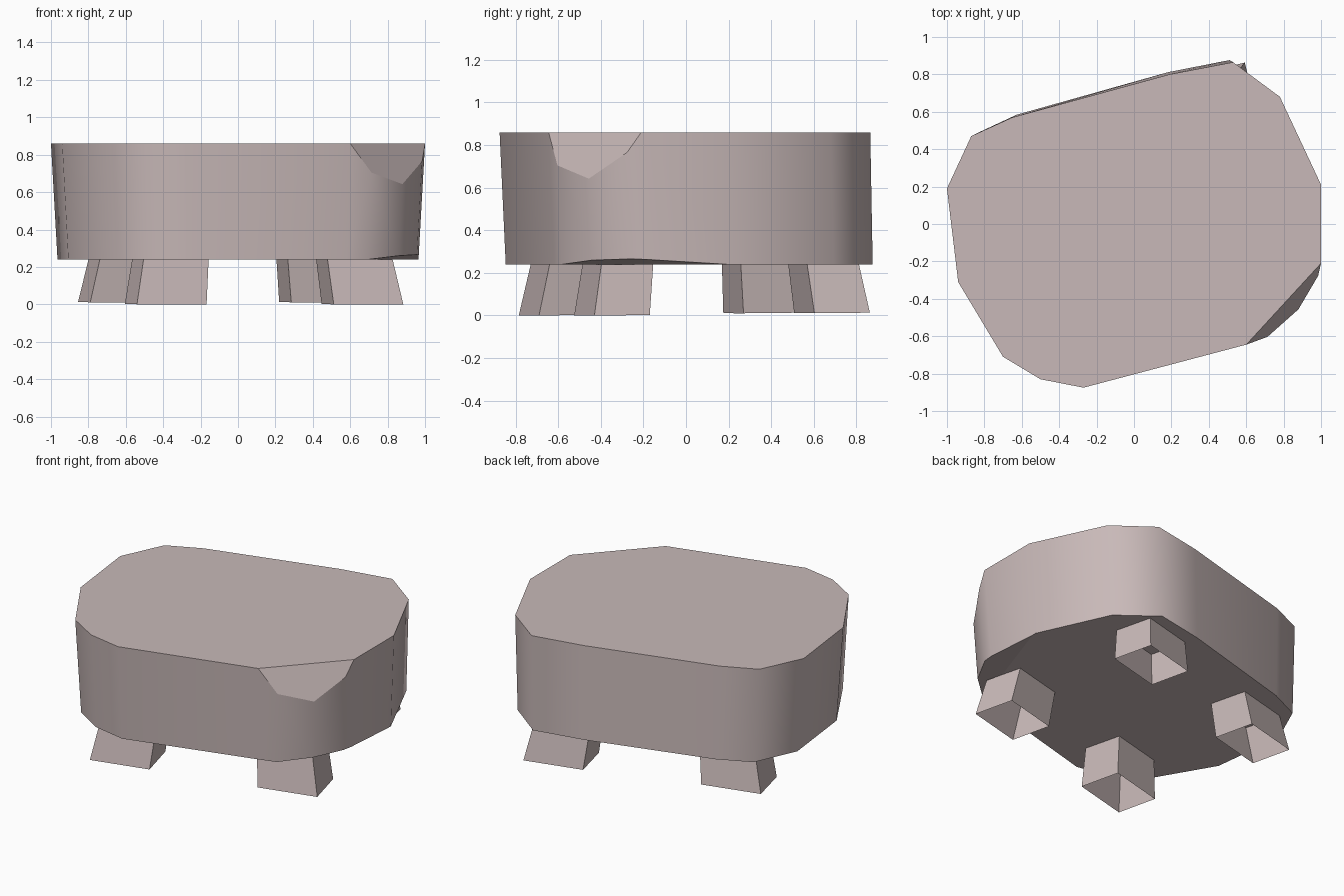
import bpy
import bmesh
from mathutils import Vector

if "Cube" in bpy.data.objects:
    bpy.data.objects.remove(bpy.data.objects["Cube"], do_unlink=True)

# Single dusty pink stone colour
stone = bpy.data.materials.new("dusty_pink_stone")
stone.use_nodes = True
COLOUR = (0.58, 0.485, 0.48, 1)
stone.diffuse_color = COLOUR
stone.node_tree.nodes["Principled BSDF"].inputs["Base Color"].default_value = COLOUR

BASE, TOP = 0.24, 0.86


def make_object(name, bm):
    mesh = bpy.data.meshes.new(name)
    bm.to_mesh(mesh)
    bm.free()
    mesh.materials.append(stone)
    obj = bpy.data.objects.new(name, mesh)
    bpy.context.collection.objects.link(obj)
    return obj


def loft(bm, lower, upper):
    """Wall of quads between two matching rings."""
    low = [bm.verts.new(p) for p in lower]
    high = [bm.verts.new(p) for p in upper]
    n = len(low)
    walls = [bm.faces.new((low[i], low[(i + 1) % n], high[(i + 1) % n], high[i]))
             for i in range(n)]
    return low, high, walls


def slice_off(bm, a, b, c, outward):
    """Cut away the part beyond the plane through three points and close it."""
    a, b, c = Vector(a), Vector(b), Vector(c)
    normal = (b - a).cross(c - a).normalized()
    if normal.dot(Vector(outward)) < 0:
        normal.negate()
    cut = bmesh.ops.bisect_plane(
        bm, geom=bm.verts[:] + bm.edges[:] + bm.faces[:], dist=0.0001,
        plane_co=a, plane_no=normal, clear_outer=True)
    edges = [e for e in cut["geom_cut"]
             if isinstance(e, bmesh.types.BMEdge) and e.is_boundary]
    for face in bmesh.ops.holes_fill(bm, edges=edges, sides=0)["faces"]:
        face.smooth = False


# Rounded slab body, slightly narrower at the base
outline = [(-1, 0.19), (-0.94, -0.31), (-0.70, -0.71), (-0.50, -0.83),
           (-0.27, -0.875), (0.60, -0.645), (0.72, -0.61), (0.89, -0.465),
           (0.99, -0.28), (1, -0.21), (1, 0.21), (0.78, 0.68),
           (0.53, 0.865), (0.19, 0.80), (-0.65, 0.57), (-0.87, 0.47)]
bm = bmesh.new()
low, high, walls = loft(
    bm,
    [(x * 0.965, y * 0.99 + 0.02, BASE) for x, y in outline],
    [(x, y, TOP) for x, y in outline])
for wall in walls:
    wall.smooth = True
bm.faces.new(high)
bm.faces.new(low[::-1])

# Chipped upper corner and a shallow bevel beneath it
slice_off(bm, (0.60, -0.645, TOP), (1, -0.21, TOP), (0.872, -0.46, 0.65), (1, -1, 1))
slice_off(bm, (0.70, -0.57, BASE), (0.965, 0.2, BASE), (0.965, -0.22, 0.265), (0, 0, -1))
bmesh.ops.recalc_face_normals(bm, faces=bm.faces[:])
for edge in bm.edges:
    edge.smooth = all(f.smooth for f in edge.link_faces)
make_object("body", bm)

# Open hollow feet, flaring outwards to the ground
LONG, SHORT = Vector((0.372, 0.095)), Vector((-0.065, 0.26))
feet = {"front_right_foot": (-0.54, -0.785), "front_left_foot": (0.512, -0.525),
        "back_right_foot": (-0.79, 0.175), "back_left_foot": (0.285, 0.508)}
for name, corner in feet.items():
    p = Vector(corner)
    ring = [p, p + LONG, p + LONG + SHORT, p + SHORT]
    bm = bmesh.new()
    loft(bm,
         [(x, y, 0.0065 + 0.01 * y - 0.003 * x) for x, y in ring],
         [(x * 0.935, y * 0.935 + 0.005, BASE) for x, y in ring])
    make_object(name, bm)
